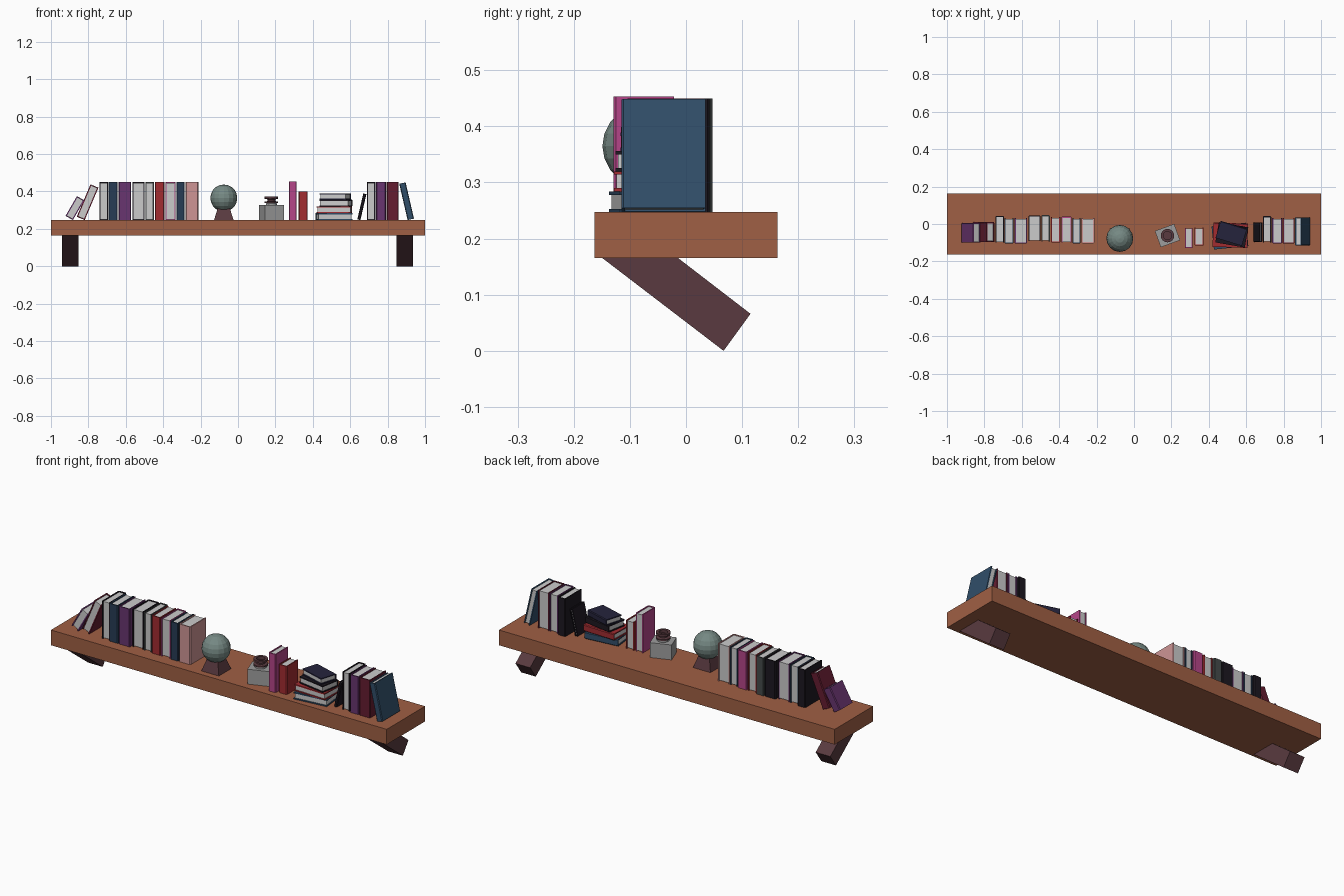
import bpy, bmesh, math
from mathutils import Matrix, Vector

if "Cube" in bpy.data.objects:
    bpy.data.objects.remove(bpy.data.objects["Cube"])

TOP = 0.247  # upper surface of the shelf

COL = {
    'wood': (.35, .115, .058), 'bracket': (.10, .042, .05), 'globe': (.18, .25, .23),
    'bottle': (.34, .34, .34), 'pages': (.68, .66, .66), 'black': (.012, .009, .015),
    'navy': (.02, .045, .09), 'blue': (.03, .075, .14), 'purple': (.14, .035, .16),
    'magenta': (.46, .06, .25), 'red': (.36, .025, .03), 'maroon': (.13, .012, .03),
    'pink': (.62, .30, .30), 'charcoal': (.06, .07, .07), 'midnight': (.018, .017, .045),
}
mats = {}


def mat(c):
    if c not in mats:
        mats[c] = bpy.data.materials.new(c)
        mats[c].diffuse_color = (*COL[c], 1)
    return mats[c]


def finish(bm, name, *cols):
    bmesh.ops.recalc_face_normals(bm, faces=bm.faces)
    me = bpy.data.meshes.new(name)
    bm.to_mesh(me)
    bm.free()
    for c in cols:
        me.materials.append(mat(c))
    ob = bpy.data.objects.new(name, me)
    bpy.context.collection.objects.link(ob)
    return ob


def prism(bm, pts, vec, mi=0):
    # extrude a flat outline along a vector
    f = bm.faces.new([bm.verts.new(p) for p in pts])
    r = bmesh.ops.extrude_face_region(bm, geom=[f], use_keep_orig=True)['geom']
    bmesh.ops.translate(bm, vec=vec, verts=[v for v in r if isinstance(v, bmesh.types.BMVert)])
    for g in r:
        if isinstance(g, bmesh.types.BMFace):
            g.material_index = mi
            for e in g.edges:
                for s in e.link_faces:
                    s.material_index = mi
    f.material_index = mi


def box(name, size, loc, col, rot=0):
    bm = bmesh.new()
    m = Matrix.Translation(loc) @ Matrix.Rotation(rot, 4, 'Z') @ Matrix.Diagonal((*size, 1))
    bmesh.ops.create_cube(bm, size=1, matrix=m)
    return finish(bm, name, col)


def book_mesh(t, h, d, spine_front):
    # U-shaped cover (spine at -y, centred) plus an inset page block
    bm = bmesh.new()
    w, a, b, c = .006, t / 2, d / 2, .004
    u = [(-a, b), (-a, -b + c), (-a + c, -b), (a - c, -b), (a, -b + c), (a, b),
         (a - w, b), (a - w, -b + w), (-a + w, -b + w), (-a + w, b)]
    prism(bm, [(x, y, -h / 2) for x, y in u], (0, 0, h))
    p, q, g = a - w, b - .004, h / 2 - .004
    prism(bm, [(-p, -b + w, -g), (p, -b + w, -g), (p, q, -g), (-p, q, -g)], (0, 0, 2 * g), 1)
    if not spine_front:
        bm.transform(Matrix.Rotation(math.pi, 4, 'Z'))
    return bm


def book(name, x0, y, t, h, d, col, front, lean=0):
    # standing book: x0 is its left extent, lean tilts it to the right
    bm = book_mesh(t, h, d, front)
    bm.transform(Matrix.Rotation(math.radians(lean), 4, 'Y'))
    mx = min(v.co.x for v in bm.verts)
    mz = min(v.co.z for v in bm.verts)
    bm.transform(Matrix.Translation((x0 - mx, y, TOP - mz)))
    finish(bm, name, col, 'pages')


# shelf board
box('shelf_board', (2, .326, TOP - .165), (0, 0, (TOP + .165) / 2), 'wood')

# slanted brackets
for side, x in (('left', -.94), ('right', .848)):
    bm = bmesh.new()
    prism(bm, [(x, -.15, .166), (x, -.015, .166), (x, .115, .066), (x, .067, 0)], (.087, 0, 0))
    finish(bm, side + '_bracket', 'bracket')

# standing books: left extent, y centre, thickness, height, depth, colour, spine to front, lean
rows = [
    (-.922, -.047, .045, .122, .105, 'purple', False, 30),
    (-.862, -.043, .046, .188, .105, 'maroon', False, 23),
    (-.740, -.028, .046, .203, .142, 'black', False, 0),
    (-.693, -.036, .050, .203, .136, 'navy', True, 0),
    (-.638, -.036, .066, .203, .136, 'purple', True, 0),
    (-.564, -.023, .064, .203, .136, 'black', False, 0),
    (-.495, -.023, .045, .203, .140, 'charcoal', False, 0),
    (-.445, -.031, .051, .203, .136, 'red', True, 0),
    (-.388, -.030, .055, .203, .138, 'magenta', False, 0),
    (-.330, -.036, .045, .203, .136, 'navy', True, 0),
    (-.280, -.036, .068, .203, .134, 'pink', True, 0),
    (.272, -.075, .042, .206, .108, 'magenta', True, 0),
    (.324, -.068, .048, .152, .096, 'red', True, 0),
    (.638, -.044, .017, .142, .105, 'black', True, 13),
    (.690, -.028, .044, .203, .140, 'black', False, 0),
    (.739, -.036, .052, .203, .136, 'purple', True, 0),
    (.795, -.036, .064, .203, .136, 'maroon', True, 0),
    (.862, -.040, .035, .199, .150, 'blue', True, -13),
]
for i, r in enumerate(rows):
    book('book_%02d' % (i + 1), *r)

# lying stack, spines to the back: length, depth, thickness, colour, turn
z = TOP
for i, (ln, d, t, col, turn, x, y) in enumerate([
        (.185, .125, .037, 'blue', 6, .513, -.065),
        (.186, .130, .036, 'red', -2, .515, -.060),
        (.160, .110, .036, 'black', -10, .523, -.058),
        (.147, .095, .033, 'midnight', -17, .520, -.050)]):
    bm = book_mesh(t, ln, d, False)
    bm.transform(Matrix.Translation((x, y, z + t / 2)) @ Matrix.Rotation(math.radians(turn), 4, 'Z')
                 @ Matrix.Rotation(math.pi / 2, 4, 'Y'))
    finish(bm, 'stacked_book_%d' % (i + 1), col, 'pages')
    z += t

# globe ornament on a square tapered foot
bm = bmesh.new()
bmesh.ops.create_uvsphere(bm, u_segments=16, v_segments=10, radius=.072,
                          matrix=Matrix.Translation((-.076, -.077, .365)))
finish(bm, 'globe_ball', 'globe')
bm = bmesh.new()
bmesh.ops.create_cone(bm, cap_ends=True, segments=4, radius1=.052 * 2 ** .5, radius2=.031 * 2 ** .5,
                      depth=.068, matrix=Matrix.Translation((-.076, -.077, TOP + .034))
                      @ Matrix.Rotation(math.pi / 4, 4, 'Z'))
finish(bm, 'globe_foot', 'bracket')

# ink bottle body and turned neck with hollow rim
C = Vector((.179, -.062, 0))
box('ink_bottle_body', (.11, .093, .08), C + Vector((0, 0, TOP + .04)), 'bottle', math.radians(20))


def lathe(name, prof, col):
    bm = bmesh.new()
    vs = [bm.verts.new((C.x + r, C.y, z)) for r, z in prof]
    es = [bm.edges.new(p) for p in zip(vs, vs[1:])]
    bmesh.ops.spin(bm, geom=vs + es, cent=C, axis=(0, 0, 1), angle=2 * math.pi, steps=16)
    bmesh.ops.remove_doubles(bm, verts=bm.verts, dist=1e-5)
    finish(bm, name, col)


lathe('ink_bottle_neck', [(.030, .325), (.030, .335), (.024, .340), (0, .340)], 'bottle')
lathe('ink_bottle_rim', [(0, .338), (.036, .338), (.036, .345), (.022, .348), (.022, .358),
                         (.036, .361), (.036, .372), (.022, .372), (.022, .356), (0, .356)], 'bracket')

for m in bpy.data.materials:
    if m.users and not m.is_grease_pencil:
        m.use_nodes = True
        m.node_tree.nodes["Principled BSDF"].inputs["Base Color"].default_value = m.diffuse_color
